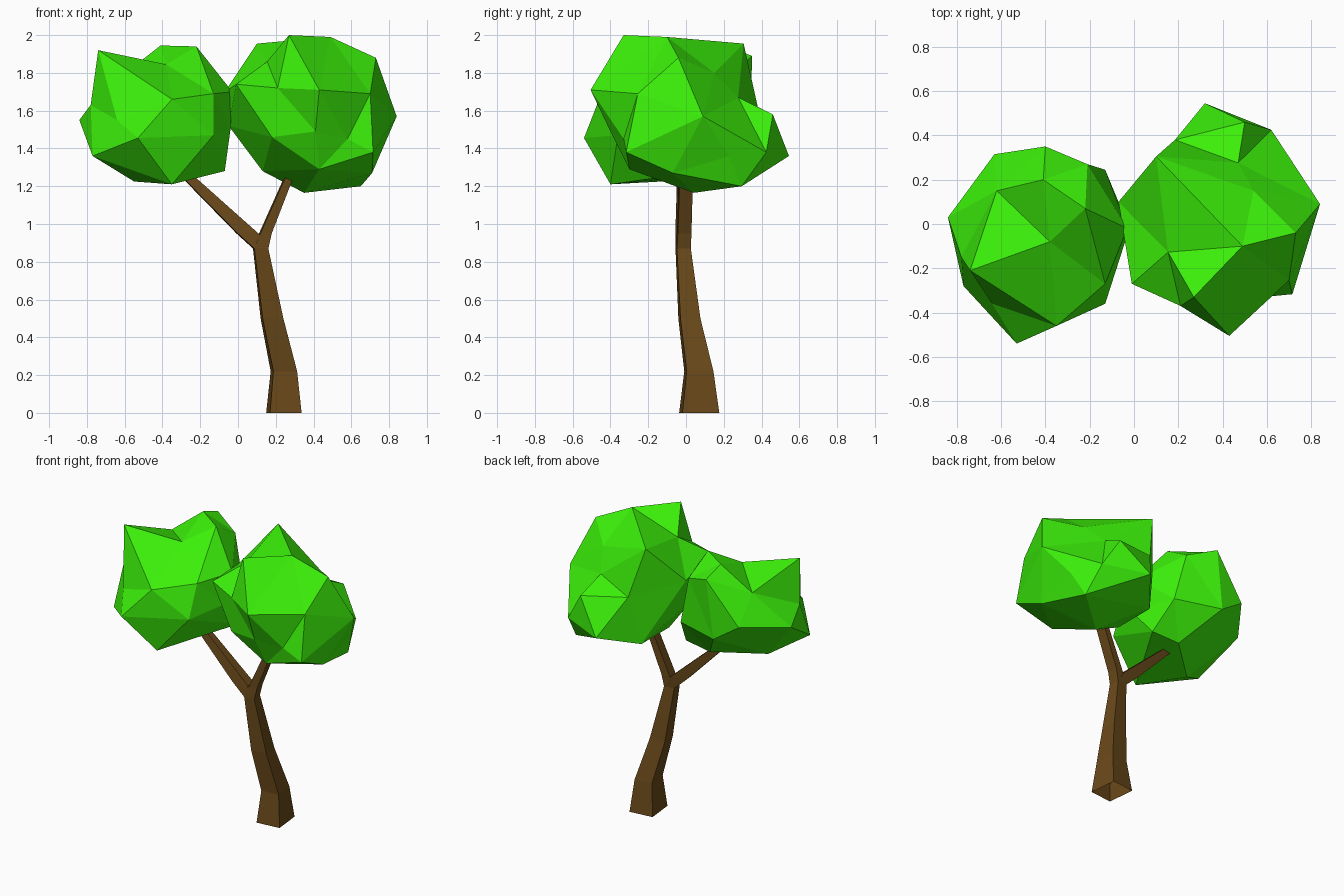
import bpy, bmesh
from math import cos, sin, radians
from mathutils import Vector


def finish(bm, name, color):
    bmesh.ops.recalc_face_normals(bm, faces=bm.faces)
    mesh = bpy.data.meshes.new(name)
    bm.to_mesh(mesh)
    bm.free()
    mat = bpy.data.materials.new(name + "_color")
    mat.diffuse_color = (*color, 1)
    mesh.materials.append(mat)
    obj = bpy.data.objects.new(name, mesh)
    bpy.context.collection.objects.link(obj)


def limb(name, sections):
    """Four-sided loft; each section is centre x, y, z and half widths in x, y."""
    bm = bmesh.new()
    a = radians(6)
    rings = []
    for x, y, z, hx, hy in sections:
        ring = []
        for sx, sy in ((-1, -1), (1, -1), (1, 1), (-1, 1)):
            u, v = sx * hx, sy * hy
            ring.append(bm.verts.new((x + u * cos(a) - v * sin(a),
                                      y + u * sin(a) + v * cos(a), z)))
        rings.append(ring)
    for r, s in zip(rings, rings[1:]):
        for i in range(4):
            j = (i + 1) % 4
            bm.faces.new((r[i], r[j], s[j], s[i]))
    bm.faces.new(rings[-1])
    finish(bm, name, (0.14, 0.065, 0.01))


def canopy(name, centre, corners):
    """Wrap corners on a ball, then move them out, so dents are kept."""
    centre = Vector(centre)
    bm = bmesh.new()
    target = {}
    for p in corners:
        v = bm.verts.new((Vector(p) - centre).normalized())
        target[v] = Vector(p)
    bmesh.ops.convex_hull(bm, input=list(bm.verts))
    bmesh.ops.recalc_face_normals(bm, faces=bm.faces)
    for v in bm.verts:
        v.co = target[v]
    finish(bm, name, (0.045, 0.88, 0.003))


# Leaning trunk (open at the ground) and its two forked branches
fork = (0.12, -0.015, 0.87, 0.037, 0.037)
limb("trunk", [(0.243, 0.07, 0, 0.084, 0.098), (0.243, 0.068, 0.22, 0.063, 0.071),
               (0.18, 0.018, 0.5, 0.055, 0.053), fork,
               (0.125, -0.012, 0.94, 0.03, 0.034)])
limb("left_branch", [fork, (0.05, -0.015, 0.95, 0.055, 0.036),
                     (-0.265, -0.02, 1.25, 0.034, 0.024),
                     (-0.30, -0.02, 1.28, 0.03, 0.02)])
limb("right_branch", [fork, (0.145, -0.01, 0.95, 0.03, 0.036),
                      (0.27, 0.0, 1.25, 0.021, 0.035),
                      (0.28, 0.0, 1.28, 0.02, 0.03)])

# Left and right leaf masses
canopy("left_foliage", (-0.43, -0.07, 1.56), [
    (-0.84, 0.03, 1.55), (-0.77, -0.28, 1.36), (-0.74, -0.21, 1.92),
    (-0.53, -0.54, 1.455), (-0.35, -0.40, 1.21), (-0.35, -0.46, 1.66),
    (-0.13, -0.36, 1.47), (-0.13, -0.27, 1.69), (-0.03, -0.02, 1.70),
    (-0.04, -0.08, 1.50), (-0.07, 0.10, 1.28), (-0.22, 0.07, 1.94),
    (-0.40, 0.35, 1.89), (-0.41, 0.20, 1.945), (-0.62, 0.15, 1.78),
    (-0.63, 0.315, 1.60), (-0.38, -0.08, 1.845), (-0.55, -0.13, 1.225),
    (-0.13, 0.245, 1.48), (-0.45, 0.34, 1.48), (-0.27, 0.12, 1.26),
    (-0.64, -0.36, 1.55), (-0.21, 0.27, 1.82), (-0.78, -0.15, 1.63)])
canopy("right_foliage", (0.39, 0.0, 1.56), [
    (0.27, -0.33, 2.0), (0.49, -0.10, 1.99), (0.10, 0.305, 1.955),
    (0.73, -0.04, 1.88), (0.43, -0.505, 1.71), (0.32, 0.545, 1.36),
    (0.35, 0.04, 1.165), (0.50, 0.46, 1.58), (0.62, 0.425, 1.38),
    (0.84, 0.09, 1.57), (0.72, 0.23, 1.36), (0.65, 0.295, 1.20),
    (0.71, -0.07, 1.27), (-0.01, -0.27, 1.74), (0.21, -0.37, 1.72),
    (0.70, -0.255, 1.69), (0.715, -0.317, 1.38), (0.41, -0.40, 1.49),
    (0.18, -0.33, 1.46), (0.43, -0.30, 1.29), (0.13, 0.0, 1.28),
    (-0.05, 0.0, 1.52), (-0.07, 0.10, 1.70), (0.54, 0.15, 1.80),
    (0.47, 0.276, 1.67), (0.185, 0.38, 1.62), (0.13, 0.31, 1.28),
    (0.154, -0.127, 1.86), (0.58, -0.33, 1.45)])
